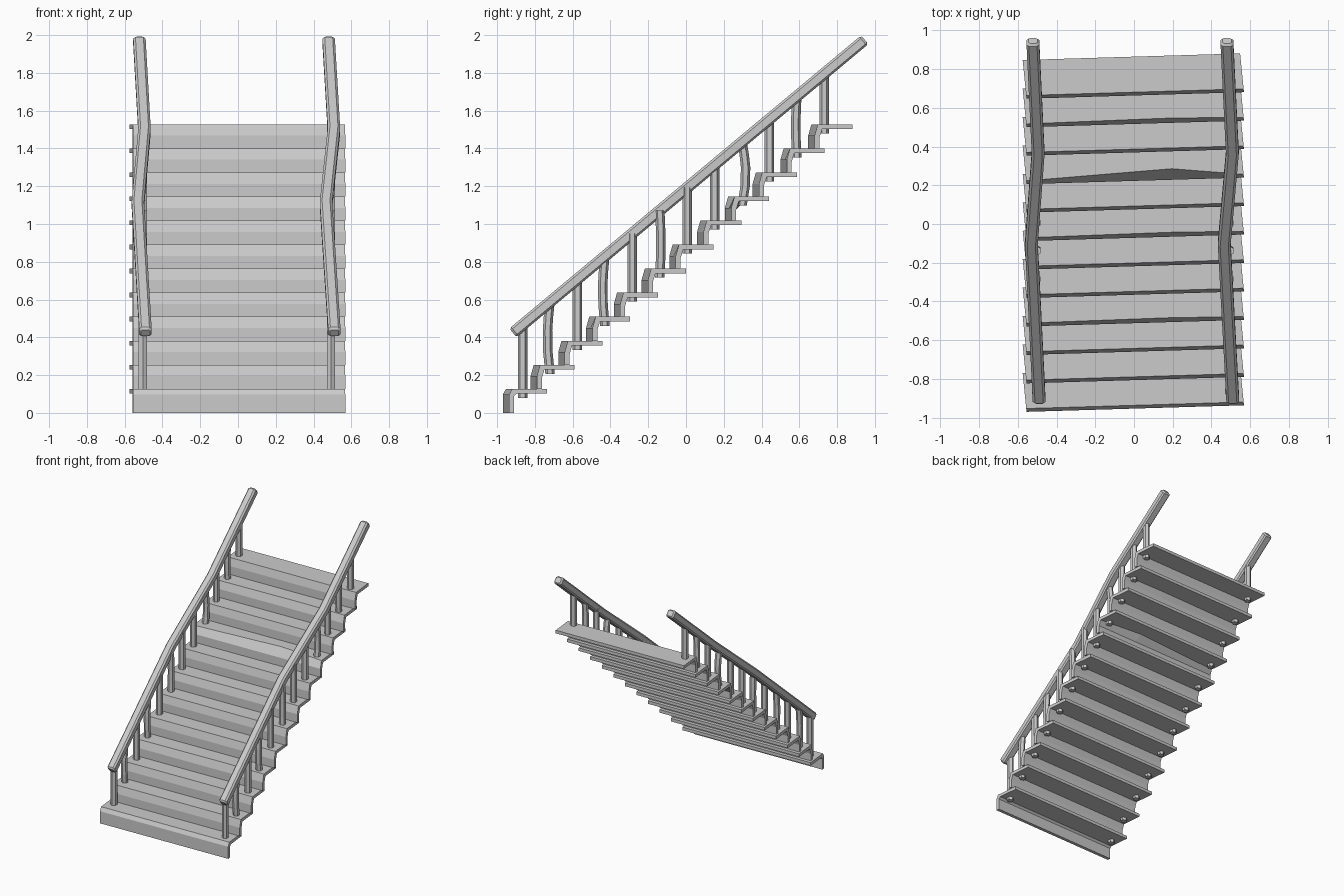
import bpy, bmesh, math
from mathutils import Vector

cube = bpy.data.objects.get("Cube")
if cube:
    bpy.data.objects.remove(cube, do_unlink=True)

grey = bpy.data.materials.new("plain_grey")
grey.use_nodes = True
grey.diffuse_color = (0.6, 0.6, 0.6, 1)
grey.node_tree.nodes["Principled BSDF"].inputs["Base Color"].default_value = (0.6, 0.6, 0.6, 1)

STEPS, RISE, RUN = 12, 0.1273, 0.147
FRONT = -0.97


def loft(name, rings):
    """Skin a list of closed rings and cap both ends."""
    bm = bmesh.new()
    loops = [[bm.verts.new(p) for p in ring] for ring in rings]
    for a, b in zip(loops, loops[1:]):
        for i in range(len(a)):
            j = (i + 1) % len(a)
            bm.faces.new((a[i], a[j], b[j], b[i]))
    bm.faces.new(loops[0][::-1])
    bm.faces.new(loops[-1])
    bmesh.ops.recalc_face_normals(bm, faces=bm.faces)
    mesh = bpy.data.meshes.new(name)
    bm.to_mesh(mesh)
    bm.free()
    mesh.materials.append(grey)
    obj = bpy.data.objects.new(name, mesh)
    bpy.context.collection.objects.link(obj)
    return obj


def rail_height(y):
    return 0.425 + (y + 0.915) * 0.833


# Steps: one bent board each, riser and tread, set slightly askew
def step(i):
    top = RISE * (i + 1)
    bend = 0.03 if i == 0 else 0.06
    dent = {8: 0.04, 3: 0.006, 6: 0.006, 10: 0.008}.get(i, 0)
    rings = []
    for x, worn in ((-0.555, 0), (0.2, dent), (0.568, 0)):
        profile = [(0, -RISE), (0, -bend), (0.017 + worn, 0), (0.2, 0),
                   (0.2, -0.025), (0.04 + worn, -0.025), (0.026, -bend - 0.01), (0.026, -RISE)]
        skew = (x + 0.555) * 0.03
        rings.append([(x - 0.1 * y, FRONT + RUN * i + y + skew, top + z) for y, z in profile])
    loft(f"step_{i + 1}", rings)


# Balusters: six-sided posts pegged through the treads, some bowed
BOWS = {1: -0.014, 3: -0.012, 5: 0.006, 8: 0.02, 10: -0.006}


def baluster(side, x, i):
    y = -0.865 + 0.1452 * i
    low, high = RISE * (i + 1) - 0.048, rail_height(y)
    rings = []
    for t in (0, 0.3, 0.6, 0.8, 1):
        bow = BOWS.get(i, 0) * math.sin(math.pi * t)
        rings.append([(x + 0.025 * math.sin(k * math.pi / 3),
                       y + bow + 0.025 * math.cos(k * math.pi / 3),
                       low + (high - low) * t) for k in range(6)])
    loft(f"{side}_baluster_{i + 1}", rings)


# Handrails: chamfered section swept along a slightly crooked line
def handrail(side, path):
    along = Vector((0, 1, 0.833)).normalized()
    up = Vector((0, -along.z, along.y))
    section = [(-0.033, -0.02), (-0.023, -0.03), (0.023, -0.03), (0.033, -0.02),
               (0.033, 0.018), (0.021, 0.03), (-0.021, 0.03), (-0.033, 0.018)]
    rings = []

    def ring(x, y, scale, shift):
        c = Vector((x, y, rail_height(y))) + along * shift
        rings.append([c + Vector((u * scale, 0, 0)) + up * v * scale for u, v in section])

    ring(*path[0], 0.7, -0.012)
    for x, y in path:
        ring(x, y, 1, 0)
    ring(*path[-1], 0.7, 0.012)
    loft(f"{side}_handrail", rings)


for i in range(STEPS):
    step(i)
    baluster("right", -0.504, i)
    baluster("left", 0.492, i)

handrail("right", [(-0.49, -0.907), (-0.53, -0.1), (-0.495, 0.37), (-0.522, 0.937)])
handrail("left", [(0.51, -0.907), (0.466, -0.1), (0.508, 0.37), (0.48, 0.937)])
